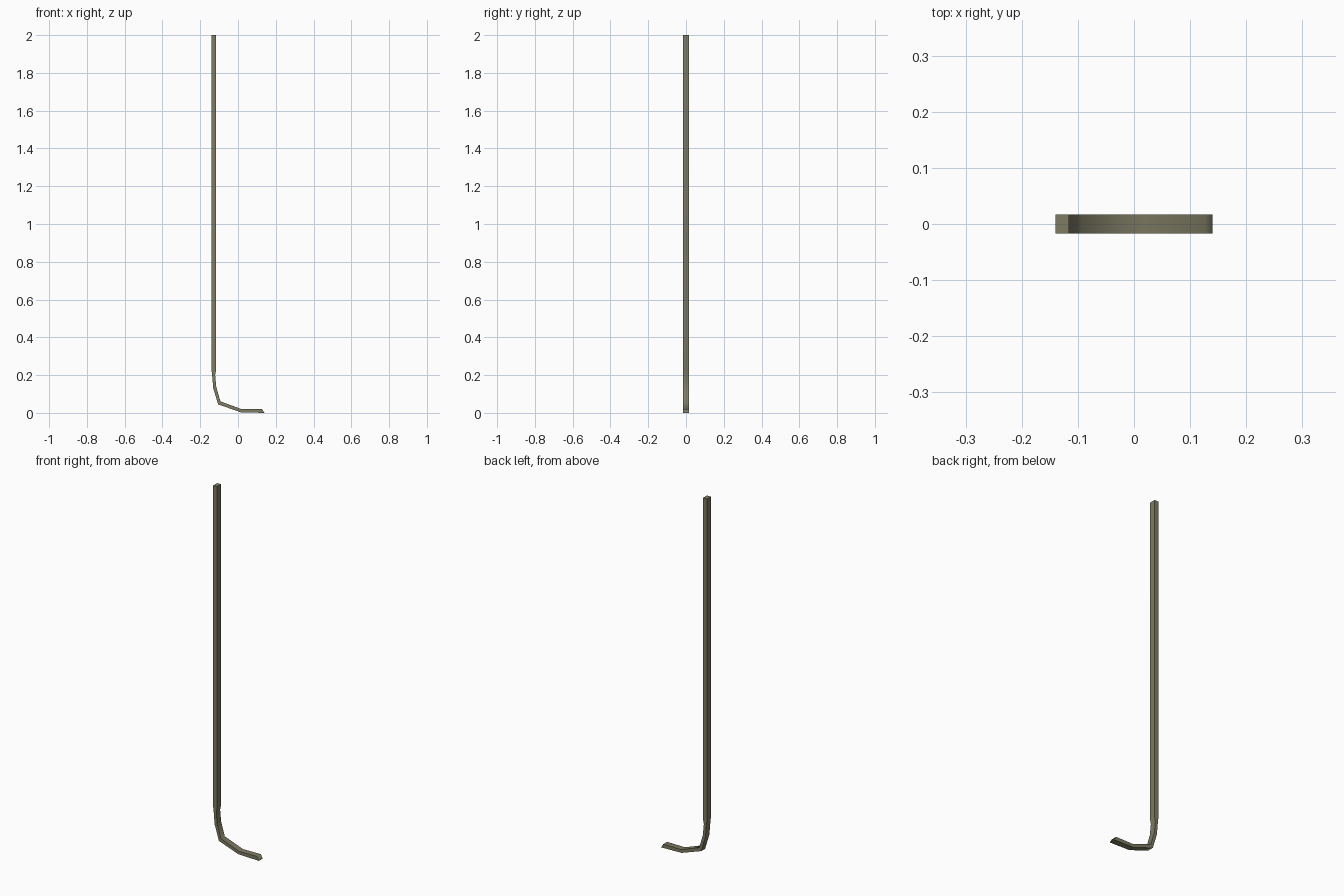
import bpy, bmesh, math

if "Cube" in bpy.data.objects:
    bpy.data.objects.remove(bpy.data.objects["Cube"])

HALF_DEPTH = 0.017

# Outer and inner outline points (x, z), from shaft top to blade tip
stations = [
    ((-0.14, 2.0), (-0.116, 2.0)),
    ((-0.14, 0.225), (-0.116, 0.225)),
    ((-0.137, 0.20), (-0.121, 0.20)),
    ((-0.131, 0.13), (-0.115, 0.137)),
    ((-0.105, 0.045), (-0.093, 0.061)),
    ((0.015, 0.003), (0.019, 0.020)),
    ((0.14, 0.0), (0.127, 0.021)),
]

# Rectangular section lofted through the stations
bm = bmesh.new()
rings = []
for outer, inner in stations:
    corners = [(outer, -1), (inner, -1), (inner, 1), (outer, 1)]
    rings.append([bm.verts.new((p[0], s * HALF_DEPTH, p[1])) for p, s in corners])
for a, b in zip(rings, rings[1:]):
    for i in range(4):
        j = (i + 1) % 4
        bm.faces.new((a[i], a[j], b[j], b[i]))
bm.faces.new(rings[0])
bm.faces.new(rings[-1])
bmesh.ops.recalc_face_normals(bm, faces=bm.faces)

mesh = bpy.data.meshes.new("hooked_stick")
bm.to_mesh(mesh)
bm.free()
stick = bpy.data.objects.new("hooked_stick", mesh)
bpy.context.collection.objects.link(stick)

# Olive colour
mat = bpy.data.materials.new("olive")
mat.diffuse_color = (0.21, 0.20, 0.125, 1)
mat.use_nodes = True
mat.node_tree.nodes["Principled BSDF"].inputs["Base Color"].default_value = mat.diffuse_color
mesh.materials.append(mat)

# Smooth bend with crisp long edges
bpy.context.view_layer.objects.active = stick
stick.select_set(True)
bpy.ops.object.shade_smooth_by_angle(angle=math.radians(60))
